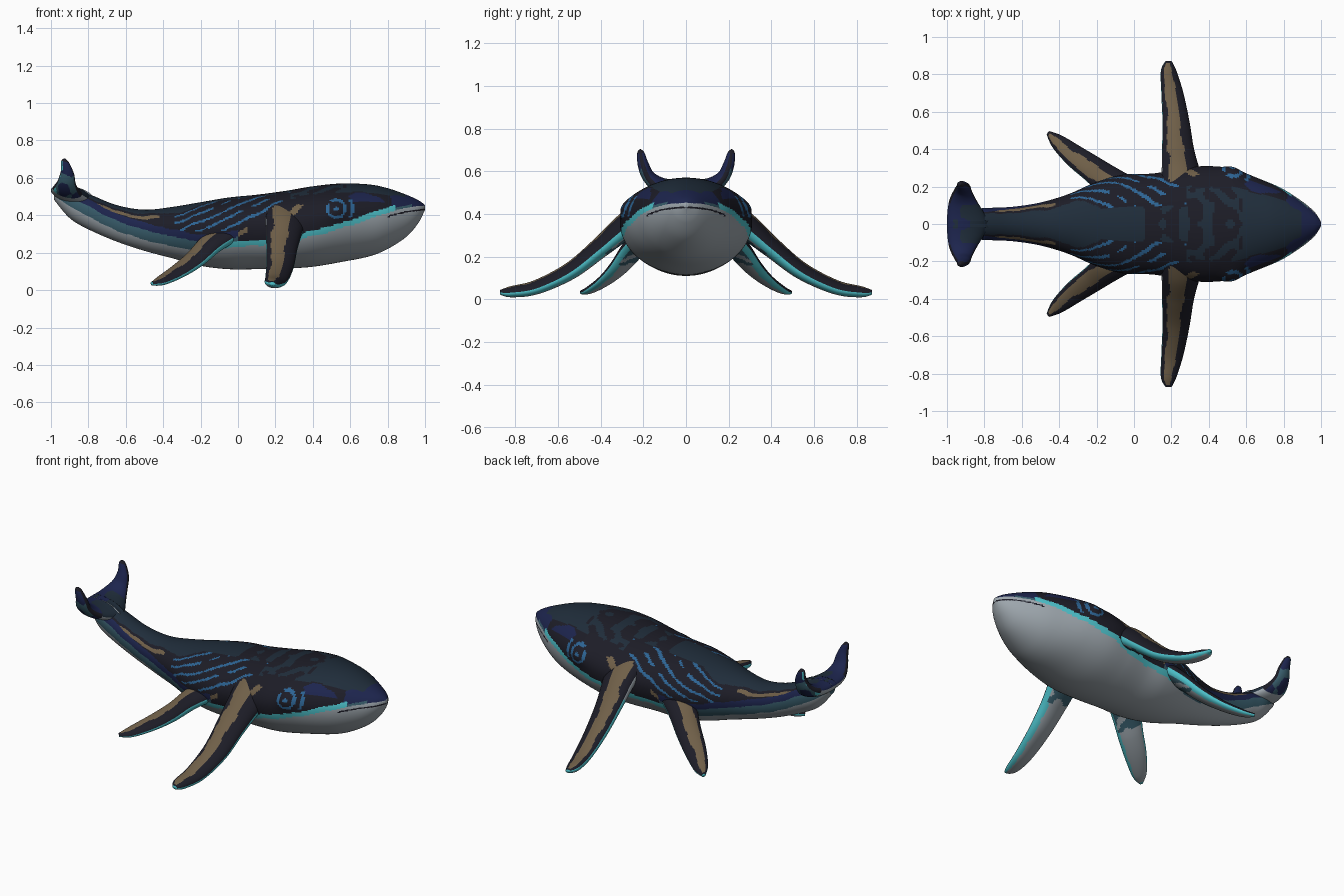
import bpy, bmesh, math
from mathutils import Vector, noise

cube = bpy.data.objects.get("Cube")
if cube:
    bpy.data.objects.remove(cube)

# Colours
COLOURS = {
    "back_slate": (0.014, 0.026, 0.043),
    "side_dark": (0.012, 0.012, 0.02),
    "navy": (0.012, 0.018, 0.075),
    "stripe_blue": (0.025, 0.125, 0.29),
    "tan": (0.16, 0.115, 0.065),
    "cyan": (0.075, 0.54, 0.6),
    "teal": (0.04, 0.11, 0.15),
    "belly_grey": (0.34, 0.385, 0.42),
}
SLATE, DARK, NAVY, BLUE, TAN, CYAN, TEAL, BELLY = range(8)
MATERIALS = []
for label, rgb in COLOURS.items():
    mat = bpy.data.materials.new(label)
    mat.use_nodes = True
    mat.diffuse_color = (*rgb, 1)
    bsdf = mat.node_tree.nodes["Principled BSDF"]
    bsdf.inputs["Base Color"].default_value = (*rgb, 1)
    bsdf.inputs["Roughness"].default_value = 0.7
    MATERIALS.append(mat)


def spline(rows, t):
    """Smooth curve through evenly spaced rows, t from 0 to 1."""
    last = len(rows) - 1
    i = min(int(t * last), last - 1)
    f = t * last - i
    a, b, c, d = (rows[max(0, min(last, i + k))] for k in (-1, 0, 1, 2))
    return [q + f / 2 * (r - p + f * (2 * p - 5 * q + 4 * r - s + f * (3 * (q - r) + s - p)))
            for p, q, r, s in zip(a, b, c, d)]


def loft(name, along, around, point, paint):
    """Closed tube from point(t, angle), coloured by paint(t, angle, position)."""
    bm = bmesh.new()
    step = math.tau / around
    rings = [[bm.verts.new(point(i / along, j * step)) for j in range(around)]
             for i in range(along + 1)]
    for i in range(along):
        for j in range(around):
            k = (j + 1) % around
            face = bm.faces.new((rings[i][j], rings[i][k], rings[i + 1][k], rings[i + 1][j]))
            face.material_index = paint((i + 0.5) / along, (j + 0.5) * step,
                                        face.calc_center_median())
    for ring, t in ((rings[0], 0), (rings[-1], 1)):
        cap = bm.faces.new(ring)
        cap.material_index = paint(t, 0, cap.calc_center_median())
    bmesh.ops.recalc_face_normals(bm, faces=bm.faces)
    for face in bm.faces:
        face.smooth = True
    mesh = bpy.data.meshes.new(name)
    bm.to_mesh(mesh)
    bm.free()
    for mat in MATERIALS:
        mesh.materials.append(mat)
    bpy.context.collection.objects.link(bpy.data.objects.new(name, mesh))


# Body: x, top, bottom, half width, height of the belly edge
BODY = [
    (-.985, .545, .485, .03, .51), (-.9, .55, .385, .075, .45), (-.8, .515, .325, .085, .395),
    (-.65, .455, .26, .092, .32), (-.5, .43, .21, .115, .27), (-.35, .445, .17, .16, .235),
    (-.2, .47, .13, .225, .21), (-.05, .495, .112, .265, .225), (.1, .51, .112, .27, .24),
    (.25, .53, .115, .295, .25), (.4, .555, .125, .31, .29), (.55, .57, .15, .285, .332),
    (.7, .565, .18, .23, .38), (.8, .545, .22, .185, .413), (.9, .51, .285, .12, .438),
    (.965, .48, .36, .065, .447), (1, .455, .43, .012, .452),
]
EYE_X, EYE_Z = 0.525, 0.435


def body_point(t, a):
    x, top, bottom, half, _ = spline(BODY, t)
    mid = bottom + 0.56 * (top - bottom)
    rise = top - mid if math.cos(a) > 0 else mid - bottom
    y, z = half * math.sin(a), mid + rise * math.cos(a)
    # Swelling around each eye
    swell = math.exp(-((x - EYE_X) ** 2 + (z - EYE_Z) ** 2) / 0.003)
    if abs(y) > 0.1:
        y += math.copysign(0.022 * swell, y)
    return Vector((x, y, z))


def body_paint(t, a, p):
    edge = spline(BODY, t)[4]
    a = min(a, math.tau - a)
    # Ragged paint edges, the same on both sides
    spot = Vector((p.x, abs(p.y), p.z))
    rough = noise.noise(spot * 12)
    x, z = p.x, p.z + 0.006 * rough
    if x > 0.8 and abs(p.z - edge + 0.02) < 0.004:
        return DARK
    if z < edge:
        return BELLY
    if -0.12 < x < 0.84 and z < edge + 0.029:
        return CYAN
    if 0.84 <= x < 0.93 and z < edge + 0.014:
        return TEAL
    if x < 0 and z < edge + 0.052:
        return TEAL
    if x < 0 and z < edge + 0.09:
        return NAVY
    # Tan streaks running up from the flippers
    if 0.3 < z < 0.46 and a > 0.8 and abs(x - 0.23 - 0.85 * (z - 0.34)) < 0.022:
        return TAN
    if -0.14 < x < 0.05 and a > 0.8 and abs(z - 0.3 - 0.5 * x) < 0.014:
        return TAN
    # Eye rings
    ring = math.hypot(p.x - EYE_X, p.z - EYE_Z)
    if a > 0.85 and ring < 0.095:
        if ring < 0.012 or 0.04 < ring < 0.055:
            return BLUE if rough > -0.3 else DARK
        if ring > 0.08 and x > EYE_X and abs(p.z - EYE_Z) < 0.05:
            return BLUE
        return DARK
    # Tan streak along the tail stock
    if -0.78 < x < -0.42 and 0.86 < a + 0.15 * rough < 1.05:
        return TAN
    # Slanted flank stripes
    slant = a + 2.7 * x + 0.07 * rough
    if -0.34 < x < 0.28 and 0.34 < a < 1.6 and -0.1 < slant < 1.6:
        broken = noise.noise(spot * 9) < -0.22
        return BLUE if slant % 0.34 < 0.088 and not broken else DARK
    if x > 0.85 + 0.1 * rough or x < -0.86:
        return NAVY
    if 0.55 < x and 0.6 < a < 1.1 and rough > 0:
        return NAVY
    if a + 0.15 * rough > 0.7:
        return DARK
    # Dark mottling over the shoulders
    if 0.05 < x < 0.58 and noise.noise(spot * 17) > -0.05:
        return DARK
    return SLATE


loft("body", 240, 160, body_point, body_paint)


def fin_pair(name, rows, chord, paint):
    """Left and right fins: rows of x, y, z, half chord, half thickness."""
    chord = Vector(chord).normalized()
    for side, label in ((1, "left"), (-1, "right")):
        def point(t, a):
            x, y, z, wide, thick = spline(rows, t)
            ahead = Vector(spline(rows, min(1, t + 0.02))[:3])
            behind = Vector(spline(rows, max(0, t - 0.02))[:3])
            normal = chord.cross(ahead - behind).normalized()
            p = Vector((x, y, z)) + chord * wide * math.cos(a) + normal * thick * math.sin(a)
            p.y *= side
            return p
        loft(f"{label}_{name}", 80, 64, point, paint)


def flipper_paint(t, a, p):
    u, s = math.cos(a), math.sin(a)
    rough = noise.noise(Vector((p.x, abs(p.y), p.z)) * 16)
    if s > 0.15:
        tan = t < 0.95 and -0.7 < u + 0.15 * rough < 0.2
        return TAN if tan else DARK
    if t < 0.33 and s < -0.45:
        return TEAL if rough > -0.1 else BELLY
    if u > 0.74 + 0.12 * rough or (u < -0.9 and t > 0.3) or t > 0.93:
        return CYAN
    return BELLY


def fluke_paint(t, a, p):
    u, s = math.cos(a), math.sin(a)
    rough = noise.noise(Vector((p.x, abs(p.y), p.z)) * 14)
    if t > 0.85 or (t > 0.3 and abs(u) > 0.93):
        return DARK
    if s > 0:
        return SLATE if t < 0.3 and u + rough > -0.3 else NAVY
    if t < 0.3:
        return BELLY
    if u < -0.6 and rough > 0.2:
        return CYAN
    return TEAL if rough > 0 and t < 0.65 else NAVY


# Front flippers
fin_pair("front_flipper", [
    (.26, .18, .4, .13, .07), (.25, .28, .345, .105, .06), (.235, .4, .245, .087, .047),
    (.225, .54, .135, .074, .039), (.205, .7, .058, .06, .032),
    (.185, .82, .036, .042, .025), (.185, .872, .034, .016, .01),
], (1, 0, -0.22), flipper_paint)

# Rear flippers
fin_pair("rear_flipper", [
    (-.03, .17, .32, .085, .05), (-.14, .235, .25, .082, .046), (-.23, .3, .165, .072, .037),
    (-.32, .365, .1, .062, .028), (-.41, .44, .05, .042, .02), (-.46, .487, .034, .012, .01),
], (0.6, 0.8, -0.3), flipper_paint)

# Upturned tail fluke
fin_pair("tail_fluke", [
    (-.885, -.02, .51, .118, .045), (-.9, .06, .515, .1, .042), (-.914, .125, .535, .075, .036),
    (-.915, .175, .575, .05, .03), (-.912, .2, .63, .036, .026), (-.924, .212, .685, .022, .017),
    (-.926, .213, .703, .004, .004),
], (1, 0, -0.24), fluke_paint)
